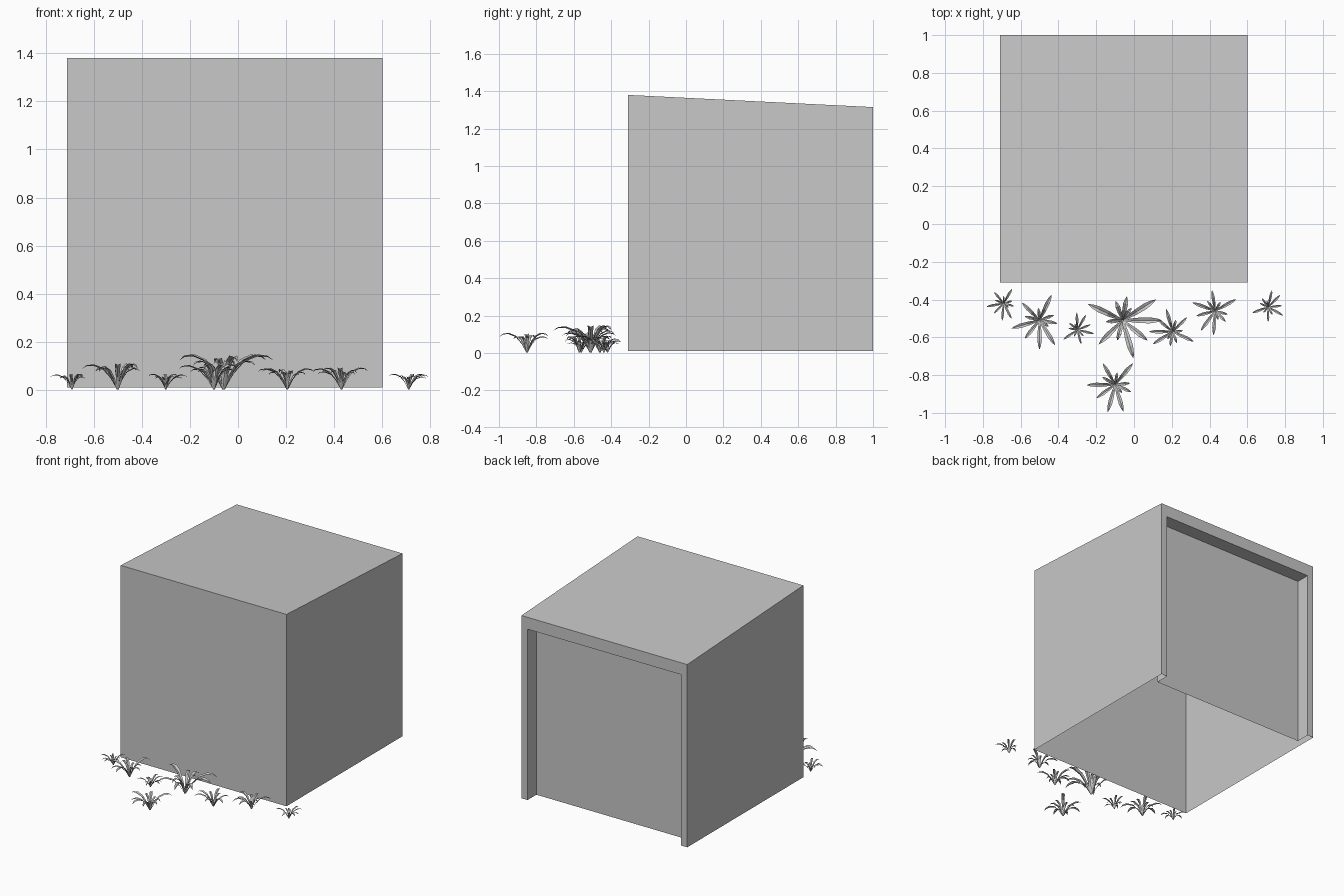
import bpy, bmesh, math

if "Cube" in bpy.data.objects:
    bpy.data.objects.remove(bpy.data.objects["Cube"])

def material(name, c):
    m = bpy.data.materials.new(name)
    m.diffuse_color = (c, c, c, 1)
    m.use_nodes = True
    m.node_tree.nodes["Principled BSDF"].inputs["Base Color"].default_value = m.diffuse_color
    return m

grey = material("plain grey", 0.58)

def finish(bm, name):
    me = bpy.data.meshes.new(name)
    bm.to_mesh(me)
    bm.free()
    me.materials.append(grey)
    ob = bpy.data.objects.new(name, me)
    bpy.context.collection.objects.link(ob)
    return ob

# Shed shell: thin walls, sloping roof, open bottom, recessed back panel
X0, X1, Y0, Y1 = -0.71, 0.60, -0.31, 1.0
ZB, ZF, ZR = 0.01, 1.38, 1.315
I0, I1, IY, IZ = X0 + 0.048, X1 - 0.048, Y1 - 0.10, ZR - 0.085
bm = bmesh.new()

def face(*pts):
    bm.faces.new([bm.verts.new(p) for p in pts])

face((X0, Y0, ZB), (X1, Y0, ZB), (X1, Y0, ZF), (X0, Y0, ZF))   # front
face((X0, Y0, ZF), (X1, Y0, ZF), (X1, Y1, ZR), (X0, Y1, ZR))   # roof
face((X1, Y0, ZB), (X1, Y1, ZB), (X1, Y1, ZR), (X1, Y0, ZF))   # right
face((X0, Y1, ZB), (X0, Y0, ZB), (X0, Y0, ZF), (X0, Y1, ZR))   # left
# back frame
face((I0, Y1, ZB), (X0, Y1, ZB), (X0, Y1, ZR), (I0, Y1, IZ))
face((X1, Y1, ZB), (I1, Y1, ZB), (I1, Y1, IZ), (X1, Y1, ZR))
face((I1, Y1, IZ), (I0, Y1, IZ), (X0, Y1, ZR), (X1, Y1, ZR))
# recess sides, ceiling and panel
face((I0, IY, ZB), (I0, Y1, ZB), (I0, Y1, IZ), (I0, IY, IZ))
face((I1, Y1, ZB), (I1, IY, ZB), (I1, IY, IZ), (I1, Y1, IZ))
face((I0, IY, IZ), (I0, Y1, IZ), (I1, Y1, IZ), (I1, IY, IZ))
face((I1, IY, ZB), (I0, IY, ZB), (I0, IY, IZ), (I1, IY, IZ))
bmesh.ops.remove_doubles(bm, verts=bm.verts, dist=1e-4)
finish(bm, "shed_shell")

# Leaves of one tuft: angle, reach, height, width
LEAVES = [(0, .21, .145, .032), (32, .21, .145, .032), (-74, .21, .14, .032),
          (155, .205, .145, .032), (-135, .18, .12, .028), (-39, .17, .12, .028),
          (80, .13, .12, .026), (110, .11, .13, .024), (-105, .11, .13, .024),
          (185, .09, .11, .022), (55, .08, .12, .022)]
# Arching profile: reach, height, width fractions
PROFILE = [(0.02, 0, .3), (.2, .48, .6), (.42, .85, .9), (.68, 1, 1), (.87, .96, .6)]

def tuft(name, x, y, scale, rot):
    bm = bmesh.new()
    for ang, reach, height, width in LEAVES:
        a = math.radians(ang + rot)
        c, s = math.cos(a), math.sin(a)

        def vert(r, side, z):
            return bm.verts.new((x + scale * (r * c - side * s),
                                 y + scale * (r * s + side * c), scale * z + .003))
        rows = []
        for r, h, w in PROFILE:
            hw = width * w / 2
            z = height * h
            rows.append([vert(r * reach, -hw, z), vert(r * reach, 0, max(z - hw * .5, 0)),
                         vert(r * reach, hw, z)])
        for p, q in zip(rows, rows[1:]):
            for i in (0, 1):
                bm.faces.new((p[i], q[i], q[i + 1], p[i + 1]))
        tip = vert(reach, 0, height * .82)
        for i in (0, 1):
            bm.faces.new((rows[-1][i], tip, rows[-1][i + 1]))
    finish(bm, name)

TUFTS = [(-.69, -.42, .44, -95), (-.50, -.51, .74, -90), (-.30, -.56, .44, 60),
         (-.06, -.51, 1.0, 0), (-.10, -.85, .72, -105), (.205, -.57, .60, 180),
         (.43, -.46, .62, -126), (.71, -.44, .44, 45)]
for i, t in enumerate(TUFTS):
    tuft("grass_tuft_%d" % (i + 1), *t)
